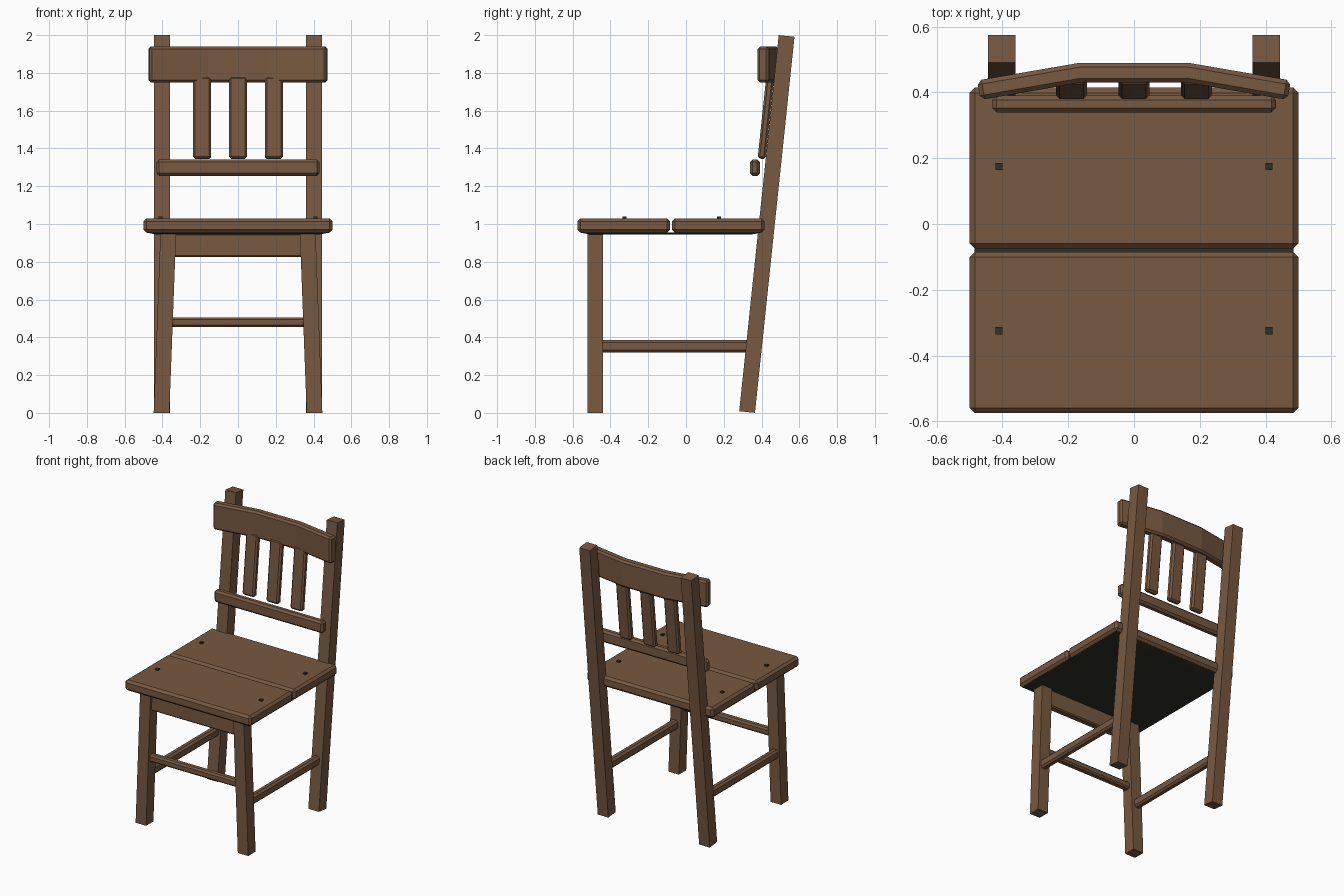
import bpy, bmesh, math
from mathutils import Matrix, Vector

if "Cube" in bpy.data.objects:
    bpy.data.objects.remove(bpy.data.objects["Cube"])


def material(name, rgb):
    m = bpy.data.materials.new(name)
    m.diffuse_color = (*rgb, 1)
    m.use_nodes = True
    m.node_tree.nodes["Principled BSDF"].inputs["Base Color"].default_value = m.diffuse_color
    return m


WOOD = material("brown wood", (0.185, 0.1, 0.052))
DARK = material("dark grey", (0.03, 0.028, 0.02))


def finish(bm, name, mat, bevel):
    if bevel:
        bmesh.ops.bevel(bm, geom=[e for e in bm.edges if e.calc_face_angle(0) > 0.6],
                        offset=bevel, segments=1, affect='EDGES')
    bmesh.ops.recalc_face_normals(bm, faces=bm.faces)
    me = bpy.data.meshes.new(name)
    bm.to_mesh(me)
    bm.free()
    me.materials.append(mat)
    ob = bpy.data.objects.new(name, me)
    bpy.context.collection.objects.link(ob)
    return ob


def box(name, centre, size, bevel=0, mat=WOOD, lean=0, top_shift=0, top_scale=1, bottom_scale=1):
    """Box that may lean backwards, shift its top in x, or taper at its bottom."""
    bm = bmesh.new()
    bmesh.ops.create_cube(bm, size=1)
    for v in bm.verts:
        k = bottom_scale if v.co.z < 0 else top_scale
        v.co = Vector((v.co.x * size[0] * k, v.co.y * size[1] * k, v.co.z * size[2]))
        v.co.x += top_shift * (v.co.z / size[2])
    rot = Matrix.Rotation(-math.radians(lean), 4, 'X')
    bm.transform(Matrix.Translation(centre) @ rot)
    return finish(bm, name, mat, bevel)


# Seat: two boards with a dark panel beneath
box("seat_front_board", (0, -0.33, 0.992), (1.0, 0.49, 0.076), 0.016)
box("seat_back_board", (0, 0.17, 0.992), (1.0, 0.49, 0.076), 0.016)
box("seat_underside", (0, -0.08, 0.95), (0.97, 0.96, 0.009), mat=DARK, bottom_scale=0.9)

for s, side in ((-1, "left"), (1, "right")):
    # Legs: splayed at the front, leaning at the back
    box("front_leg_" + side, (s * 0.387, -0.48, 0.4775), (0.083, 0.083, 0.955),
        top_shift=-s * 0.036)
    box("back_leg_" + side, (s * 0.402, 0.428, 1.0), (0.084, 0.084, 2.002), lean=6)
    # Side stretcher between the legs
    box("side_stretcher_" + side, (s * 0.397, -0.06, 0.352), (0.05, 0.79, 0.066), 0.013)
    # Seat screws
    for y, end in ((-0.325, "front"), (0.175, "back")):
        box(f"screw_{end}_{side}", (s * 0.411, y, 1.03), (0.022, 0.022, 0.018), mat=DARK)

# Front rails
box("front_apron", (0, -0.48, 0.888), (0.70, 0.05, 0.125), 0.008)
box("front_stretcher", (0, -0.48, 0.48), (0.71, 0.05, 0.052), 0.011)

# Lower back rail and three slats
box("lower_back_rail", (0, 0.365, 1.298), (0.864, 0.052, 0.086), 0.014)
for i in (-1, 0, 1):
    box(f"back_slat_{i + 2}", (i * 0.19, 0.423, 1.562), (0.095, 0.042, 0.436), 0.011, lean=6)

# Crest rail bent in three straight runs
bm = bmesh.new()
half = 0.03
rings = []
for x, y, nx in ((-0.472, 0.407, -0.17), (-0.165, 0.46, -0.08),
                 (0.165, 0.46, 0.08), (0.472, 0.407, 0.17)):
    n = Vector((nx, 1, 0)).normalized() * half
    c = Vector((x, y, 0))
    rings.append([bm.verts.new(c + n * k + Vector((0, 0, z)))
                  for k, z in ((-1, 1.75), (1, 1.75), (1, 1.94), (-1, 1.94))])
for a, b in zip(rings, rings[1:]):
    for i in range(4):
        j = (i + 1) % 4
        bm.faces.new((a[i], a[j], b[j], b[i]))
bm.faces.new(rings[0])
bm.faces.new(rings[-1])
bmesh.ops.recalc_face_normals(bm, faces=bm.faces)
finish(bm, "crest_rail", WOOD, 0.013)
